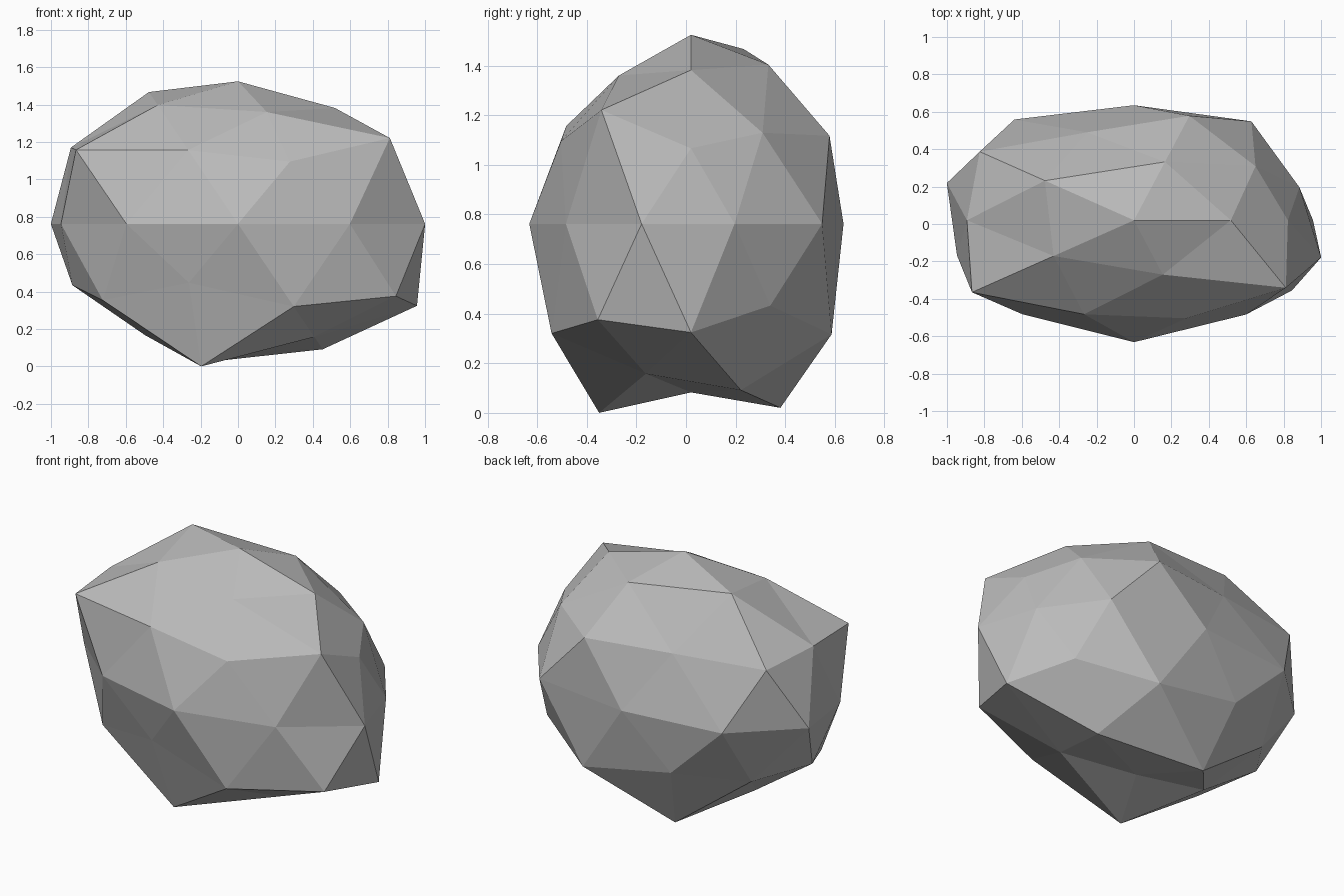
import bpy
import bmesh
import math
from mathutils import Vector

# Remove the default cube
cube = bpy.data.objects.get("Cube")
if cube:
    bpy.data.objects.remove(cube, do_unlink=True)

# Stone material
stone = bpy.data.materials.new("stone_grey")
stone.use_nodes = True
colour = (0.5, 0.5, 0.5, 1.0)
stone.diffuse_color = colour
stone.node_tree.nodes["Principled BSDF"].inputs["Base Color"].default_value = colour

# Bulge of the stone, ring by ring from top to bottom, counter-clockwise from +x
BULGE_RINGS = [
    [1.03],
    [.985, 1.02, 1.12, 1.01, .95],
    [.944, .95, 1.05, 1.015, 1.18],
    [.92, 1.073, 1.14, 1.197, 1.007],
    [.93, 1.068, 1.005, 1.088, 1.052, .995, 1.015, 1.065, 1.018, 1.052],
    [.995, 1.03, .99, .95, 1.167],
    [1.125, 1.145, .98, 1.05, 1.135],
    [1.065, 1.178, .945, 1.21, .96],
    [.918],
]
SIZE = Vector((1, .612, .74))
CENTRE = Vector((0, .02, .762))


def ring_order(vert):
    """Sort from top to bottom, then by angle around the vertical axis."""
    angle = math.degrees(math.atan2(vert.co.y, vert.co.x)) % 360
    return -round(vert.co.z, 2), round(angle) % 360


# Rock: a faceted ball, each corner pushed in or out, then flattened
bm = bmesh.new()
bmesh.ops.create_icosphere(bm, subdivisions=2, radius=1)
bulges = [b for ring in BULGE_RINGS for b in ring]
for vert, bulge in zip(sorted(bm.verts, key=ring_order), bulges):
    vert.co = CENTRE + vert.co.normalized() * bulge * SIZE
for face in bm.faces:
    face.smooth = False

mesh = bpy.data.meshes.new("rock")
bm.to_mesh(mesh)
bm.free()
mesh.materials.append(stone)
rock = bpy.data.objects.new("rock", mesh)
bpy.context.collection.objects.link(rock)
